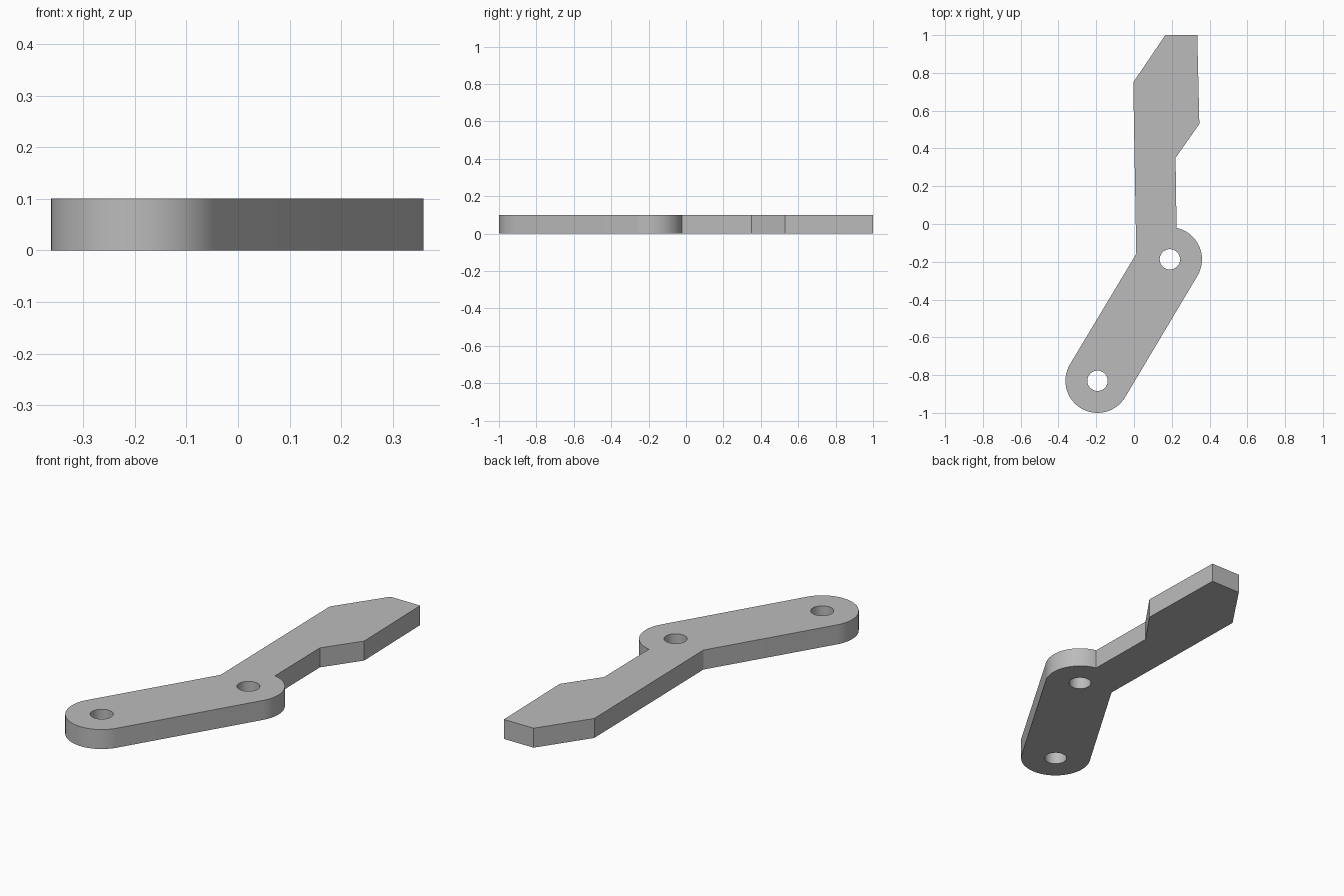
import bpy, bmesh
from math import atan2, cos, sin, pi, radians
from mathutils import Vector

cube = bpy.data.objects.get("Cube")
if cube:
    bpy.data.objects.remove(cube)

THICKNESS = 0.1
RADIUS = 0.17
HOLE = 0.054
LOWER = Vector((-0.193, -0.83))
UPPER = Vector((0.19, -0.187))


def arc(center, radius, start, end, steps):
    """Points along an arc, both ends included."""
    return [(center.x + radius * cos(start + (end - start) * i / steps),
             center.y + radius * sin(start + (end - start) * i / steps))
            for i in range(steps + 1)]


def add_loop(bm, points):
    verts = [bm.verts.new((x, y, 0)) for x, y in points]
    return [bm.edges.new((v, verts[(i + 1) % len(verts)]))
            for i, v in enumerate(verts)]


# Outline: rounded lower end, rounded elbow, then neck and angled blade
axis = atan2(UPPER.y - LOWER.y, UPPER.x - LOWER.x)
blade = [(0.22, 0.35), (0.346, 0.53), (0.335, 1.0),
         (0.166, 1.0), (-0.004, 0.75), (0.012, -0.158)]
outline = (arc(LOWER, RADIUS, axis + pi / 2, axis + 3 * pi / 2, 32)
           + arc(UPPER, RADIUS, axis - pi / 2, radians(78), 20) + blade)

# Flat plate with two pivot holes, extruded to thickness
bm = bmesh.new()
edges = add_loop(bm, outline)
for center in (LOWER, UPPER):
    edges += add_loop(bm, arc(center, HOLE, 0, 2 * pi, 32)[:-1])
bmesh.ops.triangle_fill(bm, edges=edges, use_beauty=True)
extruded = bmesh.ops.extrude_face_region(bm, geom=bm.faces[:])
top = [g for g in extruded["geom"] if isinstance(g, bmesh.types.BMVert)]
bmesh.ops.translate(bm, verts=top, vec=(0, 0, THICKNESS))
bmesh.ops.recalc_face_normals(bm, faces=bm.faces[:])

mesh = bpy.data.meshes.new("lever_arm")
bm.to_mesh(mesh)
bm.free()
lever = bpy.data.objects.new("lever_arm", mesh)
bpy.context.collection.objects.link(lever)

# Plain grey finish
grey = bpy.data.materials.new("light_grey")
grey.use_nodes = True
color = (0.5, 0.5, 0.5, 1)
grey.diffuse_color = color
grey.node_tree.nodes["Principled BSDF"].inputs["Base Color"].default_value = color
mesh.materials.append(grey)

# Smooth round walls, sharp rims and corners
bpy.ops.object.select_all(action="DESELECT")
lever.select_set(True)
bpy.context.view_layer.objects.active = lever
bpy.ops.object.shade_smooth_by_angle(angle=radians(30))
